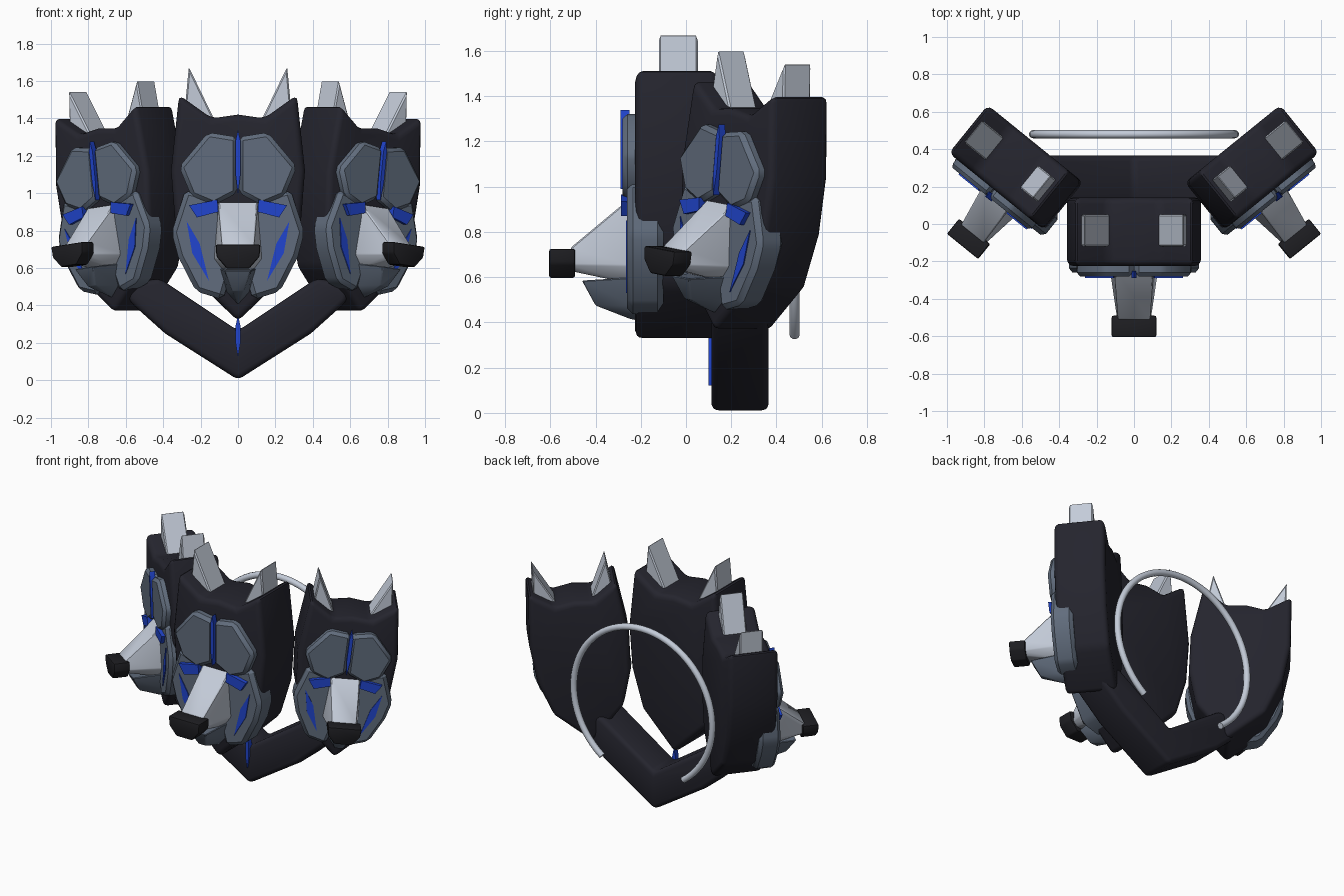
import bpy, bmesh, math
from mathutils import Matrix, Vector

if "Cube" in bpy.data.objects:
    bpy.data.objects.remove(bpy.data.objects["Cube"])


def material(name, rgb):
    m = bpy.data.materials.new(name)
    m.diffuse_color = (*rgb, 1)
    m.use_nodes = True
    m.node_tree.nodes["Principled BSDF"].inputs["Base Color"].default_value = m.diffuse_color
    return m


DARK = material("charcoal", (0.018, 0.018, 0.027))
BLACK = material("nose black", (0.013, 0.013, 0.016))
SLATE = material("slate grey", (0.12, 0.152, 0.205))
SILVER = material("silver", (0.55, 0.6, 0.69))
BLUE = material("blue", (0.015, 0.06, 0.62))


def finish(bm, name, mat, bevel=0, segments=1, matrix=None):
    """Bevel the sharp edges and turn the bmesh into an object."""
    bmesh.ops.recalc_face_normals(bm, faces=bm.faces)
    if bevel:
        edges = [e for e in bm.edges if e.calc_face_angle(0) > math.radians(25)]
        bmesh.ops.bevel(bm, geom=edges, offset=bevel, segments=segments,
                        profile=0.5, affect='EDGES', clamp_overlap=True)
    me = bpy.data.meshes.new(name)
    bm.to_mesh(me)
    bm.free()
    me.shade_smooth()
    me.set_sharp_from_angle(angle=math.radians(32))
    me.materials.append(mat)
    ob = bpy.data.objects.new(name, me)
    bpy.context.collection.objects.link(ob)
    if matrix is not None:
        ob.matrix_world = matrix
    return ob


def add_prism(bm, outline, y0, y1):
    """Extrude an x,z outline from y0 to y1."""
    a = [bm.verts.new((x, y0, z)) for x, z in outline]
    b = [bm.verts.new((x, y1, z)) for x, z in outline]
    bm.faces.new(a)
    bm.faces.new(b[::-1])
    n = len(a)
    for i in range(n):
        j = (i + 1) % n
        bm.faces.new((a[i], b[i], b[j], a[j]))


def symmetric(name, half, y0, y1, mat, bevel=0, segments=1, matrix=None):
    """One prism whose half outline runs from the centre line to the centre line."""
    bm = bmesh.new()
    add_prism(bm, half + [(-x, z) for x, z in half[::-1] if x > 0], y0, y1)
    return finish(bm, name, mat, bevel, segments, matrix)


def pair(name, outline, y0, y1, mat, bevel=0, segments=1, matrix=None):
    """The same prism on the left and the right."""
    bm = bmesh.new()
    for s in (1, -1):
        add_prism(bm, [(s * x, z) for x, z in outline], y0, y1)
    return finish(bm, name, mat, bevel, segments, matrix)


def hull(name, points, mat, bevel=0, segments=1, matrix=None):
    """Convex solid around points mirrored in x."""
    bm = bmesh.new()
    for x, y, z in points:
        for s in ((1, -1) if x else (1,)):
            bm.verts.new((s * x, y, z))
    bmesh.ops.convex_hull(bm, input=bm.verts)
    bmesh.ops.dissolve_limit(bm, angle_limit=0.02, verts=bm.verts, edges=bm.edges)
    return finish(bm, name, mat, bevel, segments, matrix)


def build_head(side, m):
    def n(part):
        return side + "_" + part

    # Shield-shaped skull with pointed ear corners
    symmetric(n("skull"), [(0, 1.42), (.14, 1.40), (.315, 1.525), (.358, 1.12),
                           (.335, .83), (.25, .56), (0, .315)],
              -.225, .142, DARK, .035, 3, m)
    # Inner ears
    pair(n("ears"), [(.263, 1.675), (.285, 1.44), (.12, 1.38)], -.12, .052,
         SILVER, .008, 1, m)
    # Brow plates and forehead stripe
    pair(n("brow_plates"), [(.004, 1.30), (.16, 1.325), (.315, 1.14), (.25, .985),
                            (.13, .935), (.004, 1.0)], -.28, -.2, SLATE, .022, 1, m)
    symmetric(n("forehead_stripe"), [(0, 1.34), (.013, 1.28), (.013, 1.1), (0, .99)],
              -.29, -.25, BLUE, 0, 1, m)
    # Cheek plates with blue slashes
    pair(n("cheek_plates"), [(.1, .97), (.28, 1.02), (.355, .79), (.32, .66),
                             (.225, .475), (.08, .43), (.03, .6)],
         -.26, -.10, SLATE, .025, 1, m)
    pair(n("cheek_slashes"), [(.275, .85), (.245, .68), (.155, .53), (.205, .73)],
         -.266, -.255, BLUE, 0, 1, m)
    # Eyes
    pair(n("eyes"), [(.262, .935), (.22, .87), (.105, .90), (.11, .965)],
         -.288, -.24, BLUE, 0, 1, m)
    # Snout, nose and lower jaw
    hull(n("snout"), [(.105, -.24, .955), (.13, -.24, .65), (.07, -.24, .57),
                      (.085, -.51, .73), (.09, -.51, .655), (.06, -.50, .625)],
         SILVER, .006, 1, m)
    hull(n("nose"), [(.12, -.605, .725), (.12, -.49, .725), (.115, -.605, .66),
                     (.115, -.49, .66), (.06, -.605, .597), (.06, -.49, .597)],
         BLACK, .01, 2, m)
    hull(n("jaw"), [(.1, -.22, .6), (.07, -.46, .585), (.03, -.40, .475),
                    (.06, -.22, .47), (0, -.22, .405)], SLATE, .005, 1, m)


# Three heads: the outer ones are smaller, turned outward and leaning out
build_head("middle", Matrix.Identity(4))
pivot = Vector((0, -.04, .92))
for side, s in (("right", 1), ("left", -1)):
    m = (Matrix.Translation((s * .615, .29, .90))
         @ Matrix.Rotation(math.radians(39 * s), 4, 'Z')
         @ Matrix.Rotation(math.radians(7 * s), 4, 'Y')
         @ Matrix.Scale(.9, 4) @ Matrix.Translation(-pivot))
    build_head(side, m)

# V-shaped collar joining the heads, with a blue stripe at its point
symmetric("collar", [(0, .265), (.42, .545), (.6, .51), (.58, .42), (.39, .25), (0, .002)],
          .113, .365, DARK, .03, 3)
symmetric("collar_stripe", [(0, .35), (.013, .29), (.013, .2), (0, .12)],
          .10, .135, BLUE)

# Open ring behind the heads
curve = bpy.data.curves.new("back_ring", 'CURVE')
curve.dimensions = '3D'
curve.bevel_depth = .022
curve.bevel_resolution = 3
curve.use_fill_caps = True
spline = curve.splines.new('POLY')
steps = 56
spline.points.add(steps)
for i, p in enumerate(spline.points):
    a = math.radians(-54 + 288 * i / steps)
    p.co = (.54 * math.cos(a), .48, .78 + .54 * math.sin(a), 1)
spline.use_smooth = True
curve.materials.append(SILVER)
ring = bpy.data.objects.new("back_ring", curve)
bpy.context.collection.objects.link(ring)
